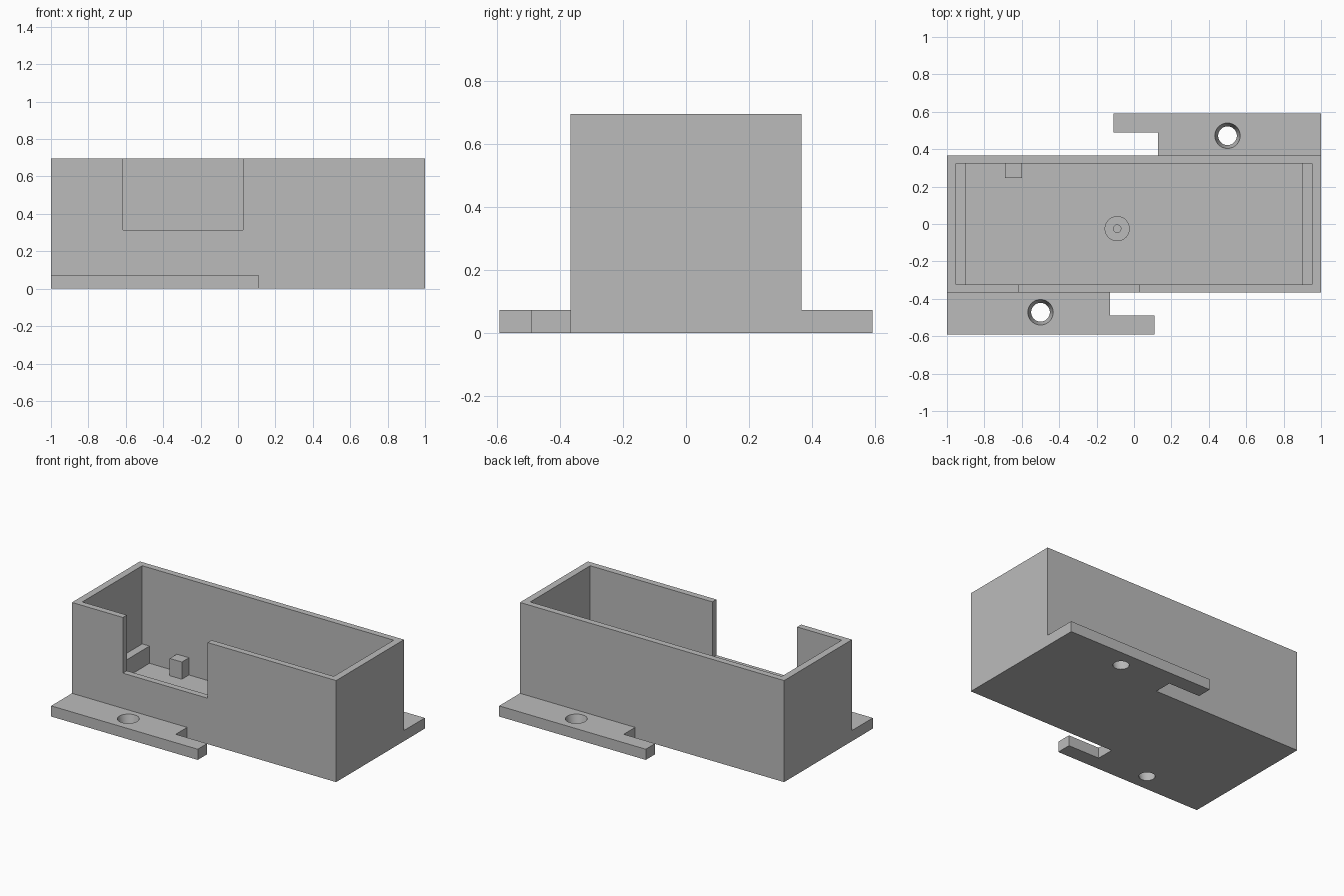
import bpy, bmesh, math
from mathutils import Matrix

if "Cube" in bpy.data.objects:
    bpy.data.objects.remove(bpy.data.objects["Cube"], do_unlink=True)

GREY = (0.5, 0.5, 0.5, 1)
grey = bpy.data.materials.new("plain grey")
grey.use_nodes = True
grey.diffuse_color = GREY
grey.node_tree.nodes["Principled BSDF"].inputs["Base Color"].default_value = GREY

# Main dimensions
W, D, H = 1.0, 0.367, 0.695          # outer half width, half depth, height
IW, ID, FLOOR = 0.952, 0.324, 0.042  # inner half width, half depth, floor top
LEDGE_TOP = 0.16


def finish(name, bm):
    mesh = bpy.data.meshes.new(name)
    bmesh.ops.recalc_face_normals(bm, faces=bm.faces)
    bm.to_mesh(mesh)
    bm.free()
    mesh.materials.append(grey)
    obj = bpy.data.objects.new(name, mesh)
    bpy.context.collection.objects.link(obj)
    return obj


def prism(name, outline, z0, z1):
    bm = bmesh.new()
    face = bm.faces.new([bm.verts.new((x, y, z0)) for x, y in outline])
    ext = bmesh.ops.extrude_face_region(bm, geom=[face])
    top = [v for v in ext["geom"] if isinstance(v, bmesh.types.BMVert)]
    bmesh.ops.translate(bm, verts=top, vec=(0, 0, z1 - z0))
    return finish(name, bm)


def box(name, x0, x1, y0, y1, z0, z1):
    return prism(name, [(x0, y0), (x1, y0), (x1, y1), (x0, y1)], z0, z1)


def cone(name, x, y, z0, z1, r0, r1):
    bm = bmesh.new()
    bmesh.ops.create_cone(bm, cap_ends=True, segments=48, radius1=r0, radius2=r1,
                          depth=z1 - z0,
                          matrix=Matrix.Translation((x, y, (z0 + z1) / 2)))
    return finish(name, bm)


def activate(obj):
    bpy.ops.object.select_all(action="DESELECT")
    obj.select_set(True)
    bpy.context.view_layer.objects.active = obj


def cut(obj, cutter):
    mod = obj.modifiers.new("cut", "BOOLEAN")
    mod.operation, mod.solver, mod.object = "DIFFERENCE", "EXACT", cutter
    activate(obj)
    bpy.ops.object.modifier_apply(modifier=mod.name)
    bpy.data.objects.remove(cutter, do_unlink=True)


def smooth(obj):
    activate(obj)
    bpy.ops.object.shade_smooth_by_angle(angle=math.radians(30))


# Open-topped case with an opening in the front wall
case = box("case", -W, W, -D, D, 0, H)
cut(case, box("cavity_cutter", -IW, IW, -ID, ID, FLOOR, H + 0.1))
cut(case, box("opening_cutter", -0.615, 0.027, -D - 0.1, -ID + 0.05, 0.314, H + 0.1))

# Mounting flanges with hooked ends and tapered screw holes
T = 0.073
hook = [(-W, -0.592), (0.11, -0.592), (0.11, -0.49), (-0.128, -0.49),
        (-0.128, -D), (-W, -D)]
front = prism("front_flange", hook, 0, T)
cut(front, cone("hole_cutter", -0.5, -0.472, -T, 2 * T, 0.032, 0.086))
smooth(front)
back = front.copy()
back.data = front.data.copy()
back.name = "back_flange"
back.data.transform(Matrix.Rotation(math.pi, 4, "Z"))
bpy.context.collection.objects.link(back)

# Ledges along both inner ends
for side, name in ((-1, "right_ledge"), (1, "left_ledge")):
    xs = sorted((side * 0.897, side * IW))
    box(name, xs[0], xs[1], -ID, ID, FLOOR, LEDGE_TOP)

# Small support block on the back wall
box("support_block", -0.69, -0.598, 0.247, ID, FLOOR, LEDGE_TOP)

# Screw post on the floor with a pilot hole
post = cone("screw_post", -0.09, -0.025, FLOOR, LEDGE_TOP, 0.067, 0.067)
cut(post, cone("pilot_cutter", -0.09, -0.025, FLOOR + 0.01, H, 0.02, 0.02))
smooth(post)
